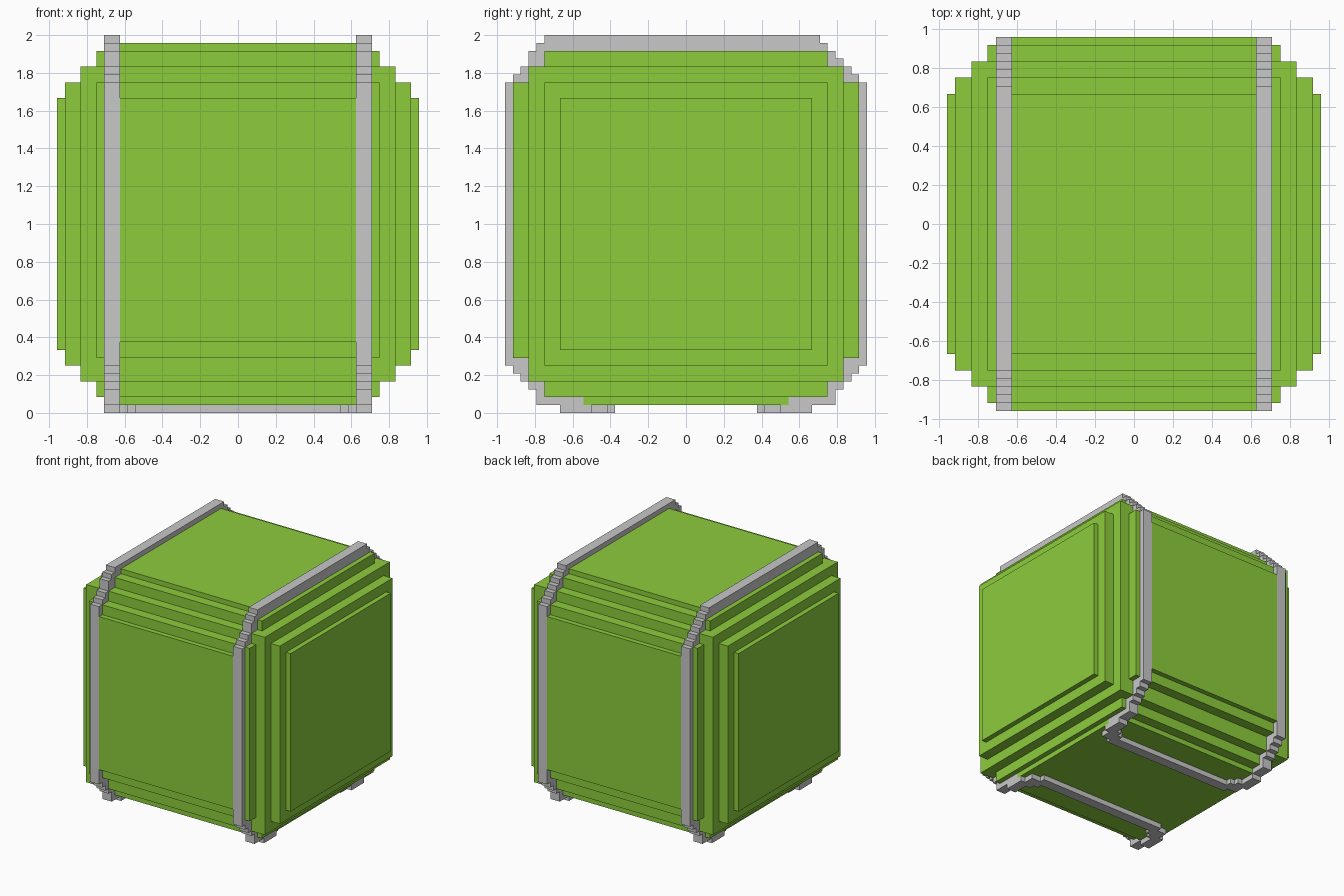
import bpy

if "Cube" in bpy.data.objects:
    bpy.data.objects.remove(bpy.data.objects["Cube"])

U = 1 / 24  # step size of the blocky model

def material(name, rgb):
    m = bpy.data.materials.new(name)
    m.diffuse_color = (*rgb, 1)
    m.use_nodes = True
    m.node_tree.nodes["Principled BSDF"].inputs["Base Color"].default_value = m.diffuse_color
    return m

green = material("lime green", (0.262, 0.604, 0.045))
grey = material("light grey", (0.58, 0.58, 0.58))

# A box is (x0, x1, y0, y1, z0, z1) in steps; later parts override earlier ones
layers = []

def centred(part, x, y, z0, z1):
    layers.append((part, (-x, x, -y, y, z0, z1)))

# Stepped body: side, front/back and top/bottom panels
for x, y, z0, z1 in [(23, 16, 8, 40), (22, 18, 6, 42), (20, 20, 4, 44),
                     (18, 22, 7, 42), (15, 23, 9, 40), (18, 18, 2, 46),
                     (15, 16, 1, 47)]:
    centred("body", x, y, z0, z1)

# Straps: front half and back half of the stepped loop, on both sides
front_steps = [(23, 6, 42), (22, 5, 43), (21, 4, 44), (20, 3, 46), (19, 1, 47), (18, 1, 48)]
back_steps = [(23, 6, 42), (22, 5, 43), (21, 4, 44), (20, 3, 45), (19, 1, 46), (18, 1, 47), (17, 1, 48)]
for side, name in ((-1, "left_strap"), (1, "right_strap")):
    x0, x1 = sorted((15 * side, 17 * side))
    for y, z0, z1 in front_steps:
        layers.append((name, (x0, x1, -y, 0, z0, z1)))
    for y, z0, z1 in back_steps:
        layers.append((name, (x0, x1, 0, y, z0, z1)))

# Underside panel between the strap ends
centred("body", 17, 13, 1, 3)

# Base bars: straight run across x, with stepped corners up to the straps
corner = [(13, 14, 9, 12), (14, 15, 10, 13), (15, 16, 10, 16), (16, 17, 12, 16)]
for ys, name in ((-1, "front_base_bar"), (1, "back_base_bar")):
    runs = [(-13, 13, 9, 11)] + corner + [(-b, -a, c, d) for a, b, c, d in corner]
    for a, b, c, d in runs:
        y0, y1 = sorted((c * ys, d * ys))
        layers.append((name, (a, b, y0, y1, 0, 1)))

# Fill a cell grid that uses only the coordinates that occur
axes = [sorted({v for _, b in layers for v in b[2 * k:2 * k + 2]}) for k in range(3)]
index = [{v: i for i, v in enumerate(a)} for a in axes]
cells = {}
for part, b in layers:
    r = [range(index[k][b[2 * k]], index[k][b[2 * k + 1]]) for k in range(3)]
    for i in r[0]:
        for j in r[1]:
            for k in r[2]:
                cells[i, j, k] = part

def build(part, mat):
    """Skin one part: keep only faces that border on empty space."""
    verts, faces = {}, []
    for c, owner in cells.items():
        if owner != part:
            continue
        for ax in range(3):
            for d in (0, 1):
                n = list(c)
                n[ax] += 2 * d - 1
                if tuple(n) in cells:
                    continue
                u, v = (ax + 1) % 3, (ax + 2) % 3
                quad = []
                for du, dv in ((0, 0), (1, 0), (1, 1), (0, 1)):
                    p = list(c)
                    p[ax] += d
                    p[u] += du
                    p[v] += dv
                    quad.append(verts.setdefault(tuple(p), len(verts)))
                faces.append(quad if d else quad[::-1])
    me = bpy.data.meshes.new(part)
    me.from_pydata([[axes[k][p[k]] * U for k in range(3)] for p in verts], [], faces)
    me.materials.append(mat)
    bpy.context.collection.objects.link(bpy.data.objects.new(part, me))

build("body", green)
for part in ("left_strap", "right_strap", "front_base_bar", "back_base_bar"):
    build(part, grey)
